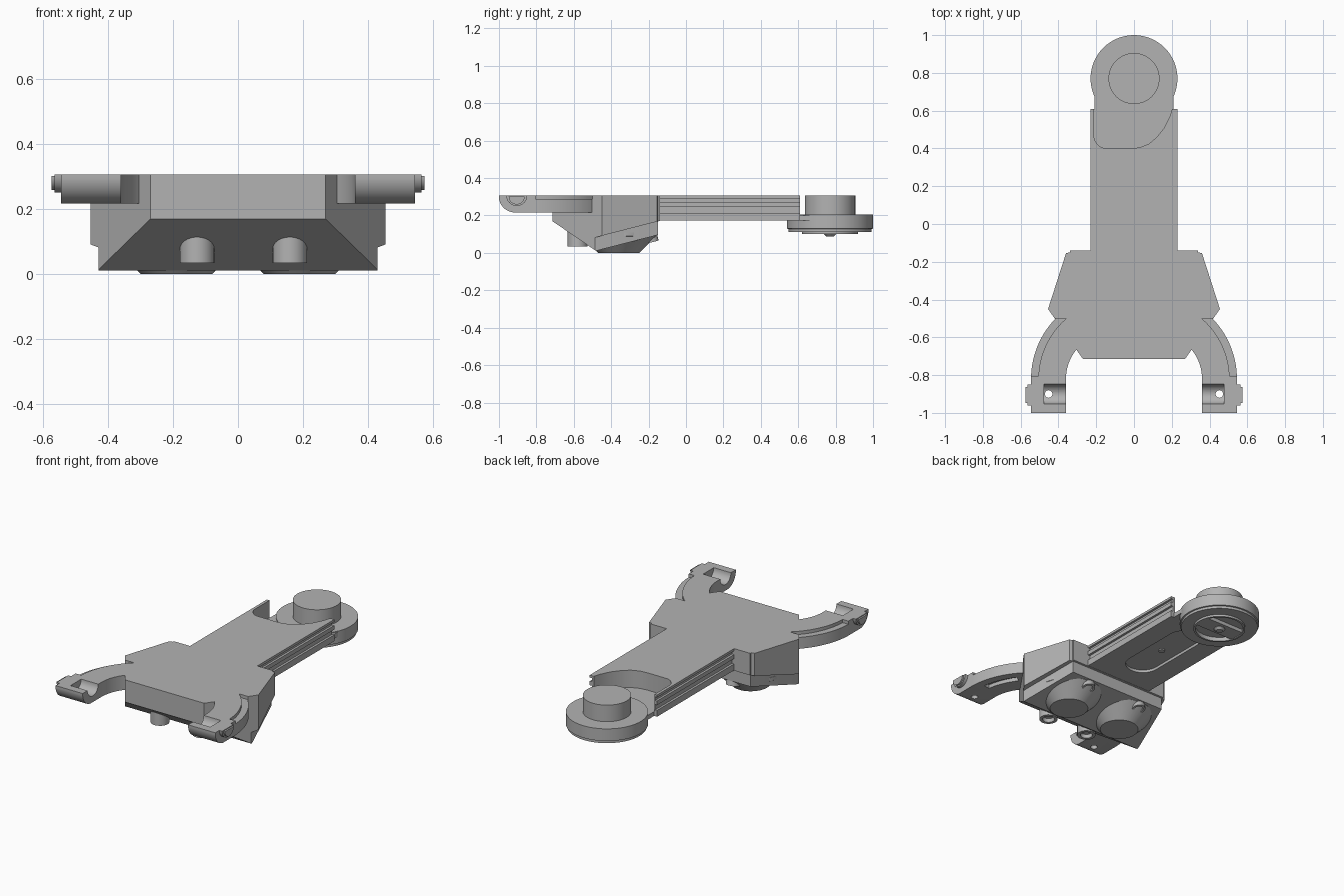
import bpy, bmesh
from math import sin, cos, radians, tau
from mathutils import Vector

if "Cube" in bpy.data.objects:
    bpy.data.objects.remove(bpy.data.objects["Cube"])

grey = bpy.data.materials.new("matte grey")
grey.use_nodes = True
grey.diffuse_color = (0.45, 0.45, 0.45, 1)
grey.node_tree.nodes["Principled BSDF"].inputs["Base Color"].default_value = (0.45, 0.45, 0.45, 1)

TOP = 0.307


def make(name, bm):
    bmesh.ops.recalc_face_normals(bm, faces=bm.faces)
    mesh = bpy.data.meshes.new(name)
    bm.to_mesh(mesh)
    bm.free()
    mesh.materials.append(grey)
    obj = bpy.data.objects.new(name, mesh)
    bpy.context.collection.objects.link(obj)
    return obj


def extrude(name, outline, lo, hi, axis="Z"):
    """Prism of a 2D outline along one axis."""
    place = {"X": lambda a, b, t: (t, a, b),
             "Y": lambda a, b, t: (a, t, b),
             "Z": lambda a, b, t: (a, b, t)}[axis]
    bm = bmesh.new()
    ends = [[bm.verts.new(place(a, b, t)) for a, b in outline] for t in (lo, hi)]
    for ring in ends:
        bm.faces.new(ring)
    n = len(outline)
    for i in range(n):
        j = (i + 1) % n
        bm.faces.new((ends[0][i], ends[0][j], ends[1][j], ends[1][i]))
    return make(name, bm)


def lathe(name, profile, centre, steps=64):
    bm = bmesh.new()
    verts = [bm.verts.new((r, 0, z)) for r, z in profile]
    edges = [bm.edges.new(pair) for pair in zip(verts, verts[1:])]
    bmesh.ops.spin(bm, geom=verts + edges, cent=(0, 0, 0), axis=(0, 0, 1),
                   angle=tau, steps=steps)
    bmesh.ops.remove_doubles(bm, verts=bm.verts, dist=0.0005)
    bmesh.ops.translate(bm, verts=bm.verts, vec=(*centre, 0))
    return make(name, bm)


def arc(cx, cy, r, start, end, steps=20):
    angles = [radians(start + (end - start) * i / steps) for i in range(steps + 1)]
    return [(cx + r * cos(a), cy + r * sin(a)) for a in angles]


def circle(cx, cy, r):
    return arc(cx, cy, r, 0, 348.75, 31)


def mirrored(half):
    return half + [(-x, y) for x, y in reversed(half)]


def flip(points, side):
    return [(x * side, y) for x, y in points]


def cut(obj, cutter, keep=False):
    mod = obj.modifiers.new("cut", "BOOLEAN")
    mod.operation, mod.solver, mod.object = "DIFFERENCE", "EXACT", cutter
    bpy.context.view_layer.update()
    mesh = bpy.data.meshes.new_from_object(
        obj.evaluated_get(bpy.context.evaluated_depsgraph_get()))
    obj.modifiers.clear()
    obj.data = mesh
    if not keep:
        bpy.data.objects.remove(cutter)


def trim(obj, point, normal):
    """Slice away everything on the normal side and cap the opening."""
    bm = bmesh.new()
    bm.from_mesh(obj.data)
    bmesh.ops.bisect_plane(bm, geom=bm.verts[:] + bm.edges[:] + bm.faces[:],
                           plane_co=point, plane_no=normal, clear_outer=True)
    bmesh.ops.holes_fill(bm, edges=[e for e in bm.edges if e.is_boundary])
    bmesh.ops.recalc_face_normals(bm, faces=bm.faces)
    bm.to_mesh(obj.data)
    bm.free()


# Main housing: wedge nose and sloping underside
nose = ((0, -0.715, 0.17), (0, -0.16, -0.235))
housing = extrude("main_housing", mirrored(
    [(0.27, -0.715), (0.455, -0.45), (0.36, -0.155), (0.34, -0.15), (0.34, -0.14)]), -0.1, TOP)
trim(housing, *nose)
trim(housing, (0, -0.495, 0.08), (0, 0.09, -0.35))
lower = extrude("lower_housing", mirrored(
    [(0.27, -0.715), (0.43, -0.486), (0.425, -0.46), (0.335, -0.15)]), -0.1, 0.2)
trim(lower, *nose)
trim(lower, (0, -0.485, 0.01), (0, 0.09, -0.35))

# Long beam with grooved sides
rail = [(0.23, 0.173), (0.23, 0.212), (0.216, 0.212), (0.216, 0.245), (0.23, 0.245),
        (0.23, 0.27), (0.216, 0.27), (0.216, 0.292), (0.23, 0.292), (0.23, TOP)]
beam = extrude("beam", mirrored(rail), -0.2, 0.61, "Y")
scoop = [(-0.212, 0.8), (-0.212, 0.47)] + arc(-0.142, 0.47, 0.07, 180, 262, 8) + [
    (-0.02, 0.4), (0.03, 0.405), (0.08, 0.425), (0.12, 0.46), (0.16, 0.51),
    (0.19, 0.57), (0.21, 0.64), (0.21, 0.8)]
cut(beam, extrude("scoop_cutter", scoop, 0.2, 0.4))
slot = arc(0, 0.45, 0.1, 0, 180) + arc(0, 0.08, 0.1, 180, 360)
cut(beam, extrude("slot_cutter", slot, 0.1, 0.19))
screw = extrude("slot_screw", circle(0, 0.25, 0.02), 0.182, 0.195)
neck = extrude("neck", [(-0.21, 0.58), (0.21, 0.58), (0.21, 0.75), (-0.21, 0.75)], 0.173, 0.2)

# Round pivot at the rear
pivot = (0, 0.77)
lathe("pivot_disc", [(0, 0.205), (0.23, 0.205), (0.23, 0.13), (0.222, 0.128), (0.222, 0.113),
                     (0.15, 0.113), (0.15, 0.1), (0.138, 0.1), (0.138, 0.125), (0, 0.125)], pivot)
extrude("pivot_post", arc(*pivot, 0.135, 0, 354.375, 63), 0.2, TOP)
extrude("pivot_bar", [(-0.135, 0.72), (0.135, 0.72), (0.135, 0.82), (-0.135, 0.82)], 0.103, 0.13)
lathe("pivot_hub", [(0, 0.088), (0.02, 0.088), (0.032, 0.1), (0.032, 0.12)], pivot, 24)

# Curved front brackets, mirrored left and right
for side, label in ((1, "left"), (-1, "right")):
    outline = (arc(0.086, -0.82, 0.459, 44, 0) + [(0.545, -1), (0.36, -1)]
               + arc(0.114, -0.82, 0.246, 0, 39) + [(0.25, -0.6), (0.3, -0.5)])
    bracket = extrude(label + "_bracket", flip(outline, side), 0.217, TOP)

    ledge = arc(0.086, -0.82, 0.42, 2, 49.6) + arc(0.086, -0.82, 0.468, 43, 2)
    cutter = extrude("ledge_cutter", flip(ledge, side), 0.287, 0.4)
    cut(bracket, cutter, keep=True)
    cut(housing, cutter)

    groove = arc(0.086, -0.82, 0.41, 8, 38) + arc(0.086, -0.82, 0.37, 38, 8)
    cut(bracket, extrude("groove_cutter", flip(groove, side), 0.15, 0.24))

    corner = [(-1.1, 0.1), (-0.915, 0.1)] + arc(-0.915, 0.302, 0.0855, 270, 180) + [(-1.1, 0.302)]
    cut(bracket, extrude("corner_cutter", corner, side * 0.2, side * 0.7, "X"))
    cut(bracket, extrude("trough_cutter", circle(-0.9, TOP, 0.052),
                         side * 0.3, side * 0.477, "X"))
    cut(bracket, extrude("hole_cutter", circle(side * 0.452, -0.9, 0.02), 0.1, 0.4))

    # Hinge boss on the outer end
    extrude(label + "_hinge_boss", arc(-0.905, TOP, 0.056, 180, 360),
            side * 0.53, side * 0.565, "X")
    extrude(label + "_hinge_cap", arc(-0.905, TOP - 0.005, 0.043, 180, 360),
            side * 0.53, side * 0.575, "X")

    # Conical pod with a short tilted tube under the housing
    lathe(label + "_pod", [(0, 0), (0.11, 0), (0.2, 0.09), (0.2, 0.11), (0, 0.11)],
          (side * 0.19, -0.36), 48)
    tube = lathe(label + "_pod_tube", [(0, -0.02), (0.026, -0.02), (0.026, -0.04), (0.04, -0.04),
                                       (0.04, 0.06), (0, 0.06)], (0, 0), 32)
    tube.rotation_euler.x = radians(14.4)
    tube.location = Vector((side * 0.19, -0.195, 0.095))

# Hollow pegs below the nose
for label, x in (("left", 0.16), ("right", -0.126)):
    lathe(label + "_nose_peg", [(0, 0.06), (0.035, 0.06), (0.035, 0.035), (0.053, 0.035),
                                (0.053, 0.16), (0, 0.16)], (x, -0.58), 32)

# Smooth the round surfaces, keep hard edges
bpy.ops.object.select_all(action="DESELECT")
for obj in bpy.context.scene.objects:
    if obj.type == "MESH" and grey.name in obj.data.materials:
        obj.select_set(True)
        bpy.context.view_layer.objects.active = obj
bpy.ops.object.shade_smooth_by_angle(angle=radians(30))
